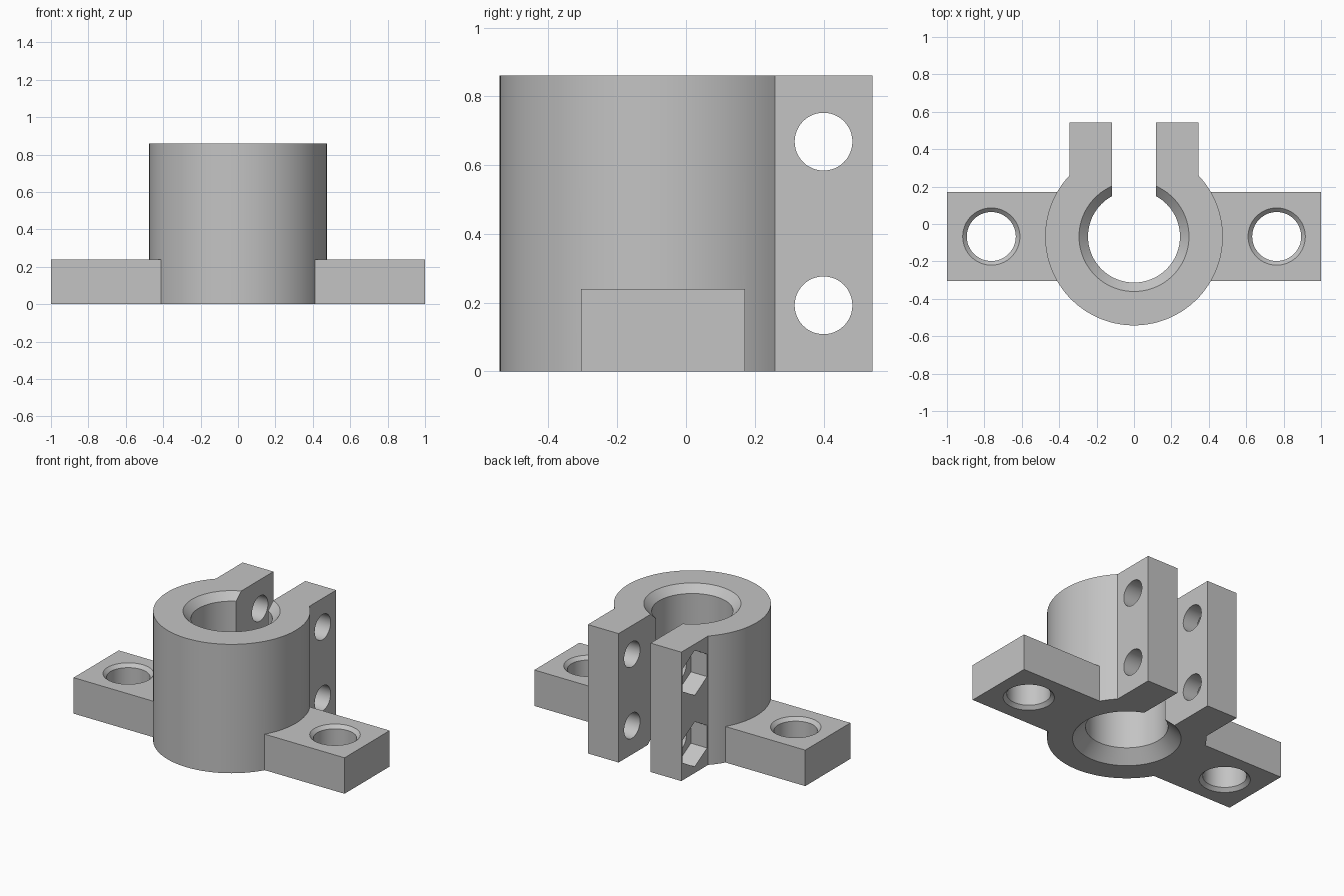
import bpy
import bmesh
from math import cos, sin, pi, asin
from mathutils import Matrix, Vector

old = bpy.data.objects.get("Cube")
if old:
    bpy.data.objects.remove(old, do_unlink=True)

# Main sizes
CY = -0.067            # axis of the bore, flange and mounting holes
HEIGHT, RADIUS = 0.86, 0.475
EAR_X, EAR_Y = 0.345, 0.542
SLIT = 0.118
FLANGE_Z, FLANGE_HALF = 0.24, 0.238
BOLT_Y, BOLT_Z = 0.4, (0.192, 0.668)

grey = bpy.data.materials.new("plain grey")
grey.use_nodes = True
colour = (0.55, 0.55, 0.55, 1)
grey.diffuse_color = colour
grey.node_tree.nodes["Principled BSDF"].inputs["Base Color"].default_value = colour


def finish(name, bm):
    bmesh.ops.recalc_face_normals(bm, faces=bm.faces[:])
    mesh = bpy.data.meshes.new(name)
    bm.to_mesh(mesh)
    bm.free()
    mesh.materials.append(grey)
    obj = bpy.data.objects.new(name, mesh)
    bpy.context.collection.objects.link(obj)
    return obj


def box(name, low, high):
    low, high = Vector(low), Vector(high)
    bm = bmesh.new()
    bmesh.ops.create_cube(bm, size=1, matrix=Matrix.Translation((low + high) / 2)
                          @ Matrix.Diagonal((*(high - low), 1)))
    return finish(name, bm)


def extruded(name, outline, height):
    bm = bmesh.new()
    face = bm.faces.new([bm.verts.new((x, y, 0)) for x, y in outline])
    new = bmesh.ops.extrude_face_region(bm, geom=[face])["geom"]
    verts = [v for v in new if isinstance(v, bmesh.types.BMVert)]
    bmesh.ops.translate(bm, verts=verts, vec=(0, 0, height))
    return finish(name, bm)


def turned(name, profile, location, along_x=False, sides=96):
    """Closed solid turned from (radius, height) points."""
    bm = bmesh.new()
    rings = [[bm.verts.new((r * cos(2 * pi * i / sides), r * sin(2 * pi * i / sides), z))
              for i in range(sides)] for r, z in profile]
    for a, b in zip(rings, rings[1:]):
        for i in range(sides):
            j = (i + 1) % sides
            bm.faces.new((a[i], a[j], b[j], b[i]))
    bm.faces.new(rings[0])
    bm.faces.new(rings[-1])
    turn = Matrix.Rotation(pi / 2, 4, "Y") if along_x else Matrix.Identity(4)
    bm.transform(Matrix.Translation(location) @ turn)
    return finish(name, bm)


def combine(target, tool, operation):
    mod = target.modifiers.new(tool.name, "BOOLEAN")
    mod.operation, mod.solver, mod.object = operation, "EXACT", tool
    bpy.ops.object.select_all(action="DESELECT")
    bpy.context.view_layer.objects.active = target
    target.select_set(True)
    bpy.ops.object.modifier_apply(modifier=mod.name)
    bpy.data.objects.remove(tool, do_unlink=True)


# Clamp body: round barrel running into two straight ears at the back
start = pi / 2 + asin(EAR_X / RADIUS)
sweep = 2 * pi - 2 * asin(EAR_X / RADIUS)
steps = 84
outline = [(RADIUS * cos(start + sweep * i / steps),
            CY + RADIUS * sin(start + sweep * i / steps)) for i in range(steps + 1)]
outline += [(EAR_X, EAR_Y), (-EAR_X, EAR_Y)]
body = extruded("clamp_bracket", outline, HEIGHT)

# Mounting flange
combine(body, box("flange", (-1, CY - FLANGE_HALF, 0),
                  (1, CY + FLANGE_HALF, FLANGE_Z)), "UNION")

# Bore with a wide lower and a narrow upper chamfer
bore = [(0.334, -0.01), (0.246, 0.078), (0.246, HEIGHT - 0.048), (0.304, HEIGHT + 0.01)]
combine(body, turned("bore", bore, (0, CY, 0)), "DIFFERENCE")

# Clamping slit between the ears
combine(body, box("slit", (-SLIT, CY, -0.1), (SLIT, 0.7, 1)), "DIFFERENCE")

# Mounting holes, chamfered at both ends
hole = [(0.163, -0.01), (0.131, 0.022), (0.131, FLANGE_Z - 0.022), (0.163, FLANGE_Z + 0.01)]
for x in (-0.763, 0.763):
    combine(body, turned("mounting_hole", hole, (x, CY, 0), sides=64), "DIFFERENCE")

# Cross bolt holes with six-sided nut pockets on the outer right ear
for z in BOLT_Z:
    combine(body, turned("bolt_hole", [(0.084, -0.5), (0.084, 0.5)],
                         (0, BOLT_Y, z), True, 48), "DIFFERENCE")
    combine(body, turned("nut_pocket", [(0.15, -0.5), (0.15, -0.225)],
                         (0, BOLT_Y, z), True, 6), "DIFFERENCE")

bpy.ops.object.shade_smooth_by_angle(angle=pi / 6)
